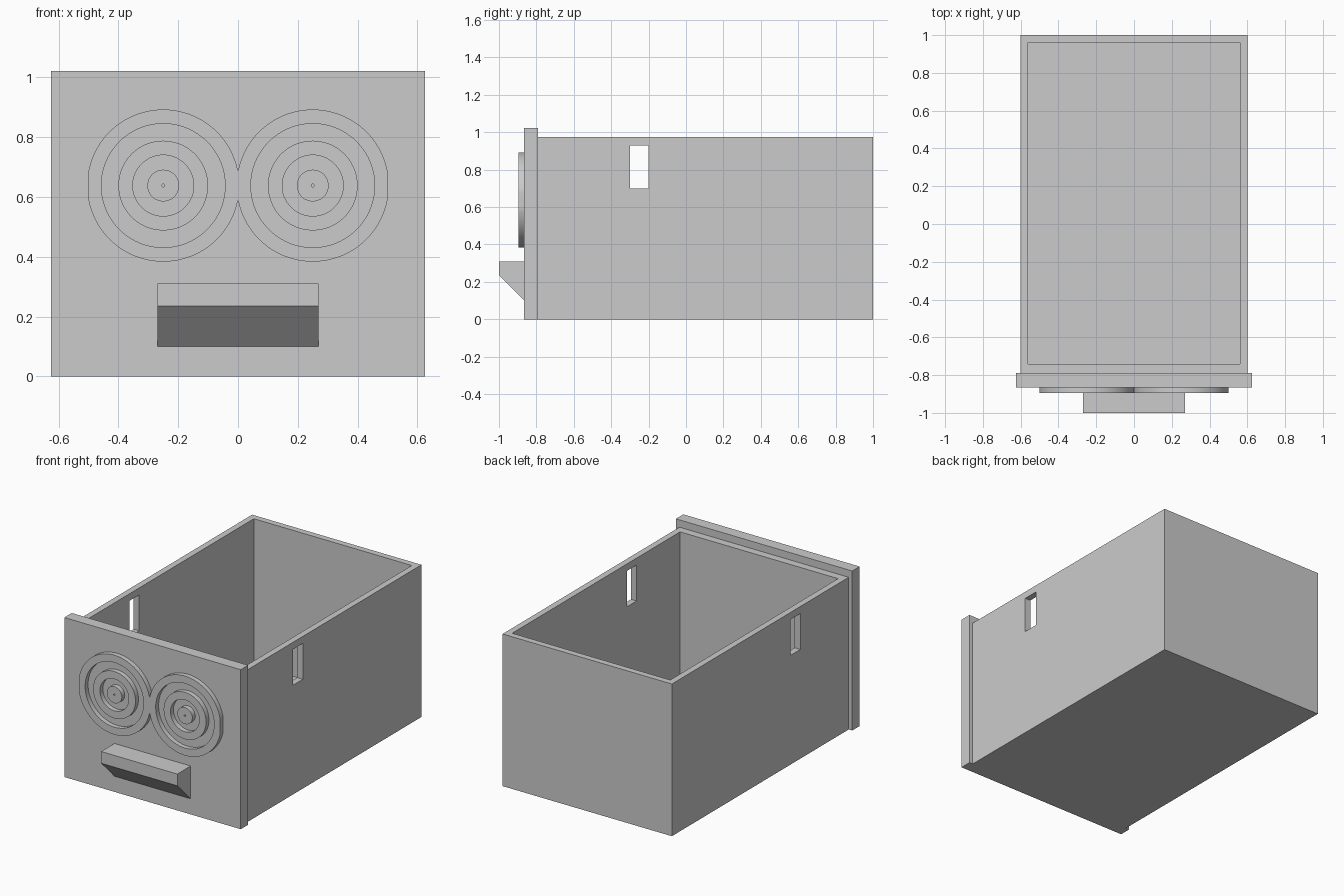
import bpy, bmesh
from math import cos, sin, pi

if "Cube" in bpy.data.objects:
    bpy.data.objects.remove(bpy.data.objects["Cube"], do_unlink=True)

grey = bpy.data.materials.new("plain grey")
grey.use_nodes = True
colour = (0.6, 0.6, 0.6, 1)
grey.diffuse_color = colour
grey.node_tree.nodes["Principled BSDF"].inputs["Base Color"].default_value = colour


def finish(name, bm):
    bmesh.ops.recalc_face_normals(bm, faces=bm.faces)
    mesh = bpy.data.meshes.new(name)
    bm.to_mesh(mesh)
    bm.free()
    mesh.materials.append(grey)
    obj = bpy.data.objects.new(name, mesh)
    bpy.context.collection.objects.link(obj)
    return obj


def box(name, low, high):
    bm = bmesh.new()
    bmesh.ops.create_cube(bm, size=1)
    for v in bm.verts:
        v.co = [a if c < 0 else b for a, b, c in zip(low, high, v.co)]
    return finish(name, bm)


def cut(target, cutter):
    cutter.hide_render = True
    mod = target.modifiers.new("cut", "BOOLEAN")
    mod.operation = "DIFFERENCE"
    mod.solver = "EXACT"
    mod.object = cutter
    bpy.context.view_layer.objects.active = target
    bpy.ops.object.modifier_apply(modifier=mod.name)
    bpy.data.objects.remove(cutter, do_unlink=True)


def ring(name, cx, outer, inner, limit=0.25, steps=96):
    """Flat ring standing out from the panel, trimmed at its sides."""
    bm = bmesh.new()
    loops = []
    for r, y in ((outer, BACK), (outer, FRONT), (inner, FRONT), (inner, BACK)):
        loop = []
        for i in range(steps):
            a = 2 * pi * i / steps
            x = max(-limit, min(limit, r * cos(a)))
            loop.append(bm.verts.new((cx + x, y, 0.638 + r * sin(a))))
        loops.append(loop)
    for k in range(4):
        p, q = loops[k], loops[(k + 1) % 4]
        for i in range(steps):
            j = (i + 1) % steps
            bm.faces.new((p[i], p[j], q[j], q[i]))
    obj = finish(name, bm)
    bpy.ops.object.select_all(action="DESELECT")
    obj.select_set(True)
    bpy.context.view_layer.objects.active = obj
    bpy.ops.object.shade_smooth_by_angle(angle=pi / 6)


# Open-topped drawer body with a slot through both side walls
body = box("drawer_body", (-0.6, -0.79, 0), (0.6, 1, 0.975))
cut(body, box("cavity", (-0.56, -0.74, 0.04), (0.56, 0.96, 1.2)))
cut(body, box("slot", (-0.8, -0.3, 0.7), (0.8, -0.2, 0.93)))

# Front panel
box("front_panel", (-0.625, -0.865, 0), (0.625, -0.79, 1.022))

# Concentric raised rings, a pair of sets
BACK, FRONT = -0.865, -0.895
for side, cx in (("left", 0.25), ("right", -0.25)):
    ring(side + "_outer_ring", cx, 0.2545, 0.207)
    ring(side + "_middle_ring", cx, 0.15, 0.102)
    ring(side + "_centre_disc", cx, 0.053, 0.005)

# Handle: wedge profile extruded across the panel
bm = bmesh.new()
profile = [(-0.865, 0.1), (-1, 0.235), (-1, 0.31), (-0.865, 0.31)]
face = bm.faces.new([bm.verts.new((-0.27, y, z)) for y, z in profile])
moved = bmesh.ops.extrude_face_region(bm, geom=[face])["geom"]
bmesh.ops.translate(bm, vec=(0.54, 0, 0),
                    verts=[g for g in moved if isinstance(g, bmesh.types.BMVert)])
finish("handle", bm)
